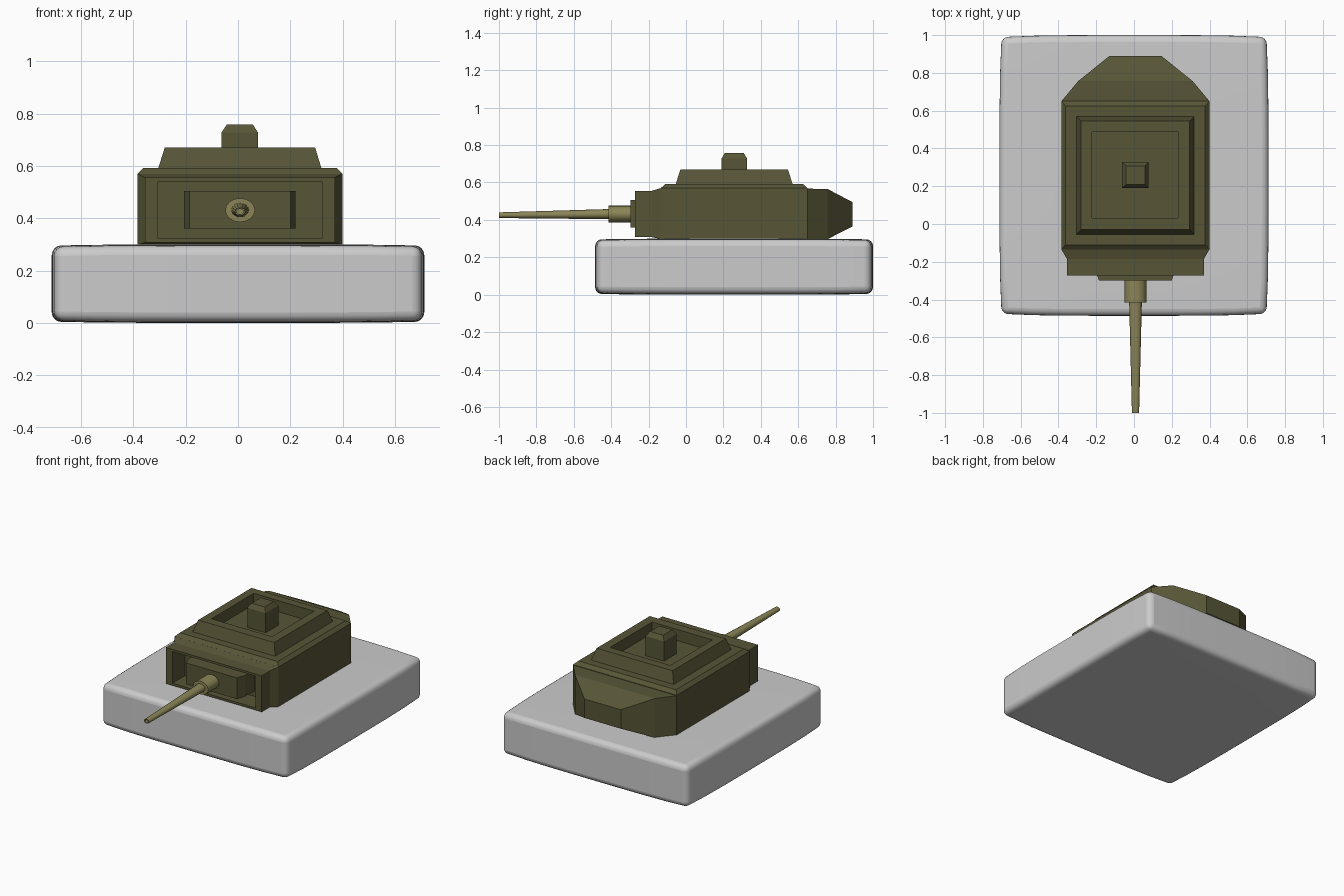
import bpy, bmesh, math

if "Cube" in bpy.data.objects:
    bpy.data.objects.remove(bpy.data.objects["Cube"])


def material(name, rgb):
    m = bpy.data.materials.new(name)
    m.diffuse_color = (*rgb, 1)
    m.use_nodes = True
    m.node_tree.nodes["Principled BSDF"].inputs["Base Color"].default_value = m.diffuse_color
    return m


OLIVE = material("olive_paint", (0.095, 0.09, 0.037))
BRASS = material("light_olive", (0.26, 0.235, 0.095))


def loft(name, rings, mat, cap_start=True):
    """Skin a list of closed rings of 3D points."""
    bm = bmesh.new()
    vr = [[bm.verts.new(p) for p in r] for r in rings]
    n = len(vr[0])
    for a, b in zip(vr, vr[1:]):
        for i in range(n):
            j = (i + 1) % n
            bm.faces.new((a[i], a[j], b[j], b[i]))
    if cap_start:
        bm.faces.new(vr[0])
    bm.faces.new(vr[-1])
    bmesh.ops.recalc_face_normals(bm, faces=bm.faces)
    me = bpy.data.meshes.new(name)
    bm.to_mesh(me)
    bm.free()
    ob = bpy.data.objects.new(name, me)
    bpy.context.collection.objects.link(ob)
    if mat:
        me.materials.append(mat)
    return ob


def rect_z(x0, x1, y0, y1, z):
    return [(x0, y0, z), (x1, y0, z), (x1, y1, z), (x0, y1, z)]


def rect_y(x0, x1, z0, z1, y):
    return [(x0, y, z0), (x1, y, z0), (x1, y, z1), (x0, y, z1)]


def circle_y(r, y, z, n=16):
    return [(0.008 + r * math.cos(math.tau * i / n), y,
             z + 0.8 * r * math.sin(math.tau * i / n)) for i in range(n)]


def smooth(ob, angle):
    bpy.ops.object.select_all(action='DESELECT')
    ob.select_set(True)
    bpy.context.view_layer.objects.active = ob
    bpy.ops.object.shade_smooth_by_angle(angle=math.radians(angle))


# Hull: slightly bulging box with rounded edges
bm = bmesh.new()
bmesh.ops.create_cube(bm, size=2)
bmesh.ops.subdivide_edges(bm, edges=bm.edges, cuts=7, use_grid_fill=True)
for v in bm.verts:
    x, y, z = v.co
    v.co = (0.712 * x * (1 - 0.015 * y ** 4),
            0.257 + 0.743 * y * (1 - 0.014 * x ** 4),
            0.15 + 0.15 * z * (1 - 0.03 * x ** 4 - 0.03 * y ** 4))
me = bpy.data.meshes.new("hull")
bm.to_mesh(me)
bm.free()
hull = bpy.data.objects.new("hull", me)
bpy.context.collection.objects.link(hull)
bev = hull.modifiers.new("round_edges", 'BEVEL')
bev.width = 0.042
bev.segments = 4
bev.limit_method = 'ANGLE'
bev.angle_limit = math.radians(50)
smooth(hull, 40)

# Turret body with chamfered roof edge
loft("turret_body", [rect_z(-.385, .4, -.135, .65, .295),
                     rect_z(-.385, .4, -.135, .65, .57),
                     rect_z(-.362, .377, -.11, .625, .592)], OLIVE)

# Front frame with a deep recess for the mantlet
loft("turret_front", [rect_y(-.385, .4, .297, .57, -.134),
                      rect_y(-.355, .37, .308, .555, -.185),
                      rect_y(-.355, .37, .308, .555, -.272),
                      rect_y(-.306, .321, .323, .54, -.272),
                      rect_y(-.306, .321, .323, .54, -.138)], OLIVE, False)

# Rear bustle
loft("turret_bustle", [rect_y(-.385, .4, .297, .567, .649),
                       rect_y(-.295, .31, .297, .565, .757),
                       rect_y(-.13, .145, .365, .495, .89)], OLIVE)

# Raised hatch rim with sunken floor
loft("hatch_rim", [rect_z(-.305, .319, -.055, .57, .591),
                   rect_z(-.28, .295, -.03, .545, .67),
                   rect_z(-.223, .233, .033, .488, .67),
                   rect_z(-.223, .233, .033, .488, .594)], OLIVE, False)

# Hatch sight block
loft("sight_block", [rect_z(-.063, .076, .19, .327, .592),
                     rect_z(-.063, .076, .19, .327, .728),
                     rect_z(-.043, .057, .208, .308, .758)], OLIVE)

# Gun mantlet
loft("gun_mantlet", [rect_y(-.207, .22, .36, .505, -.137),
                     rect_y(-.207, .22, .36, .505, -.24),
                     rect_y(-.186, .2, .36, .505, -.298)], OLIVE)

# Sleeve and tapered hollow barrel
sleeve = loft("gun_sleeve", [circle_y(.057, -.29, .431),
                             circle_y(.057, -.415, .431)], BRASS)
barrel = loft("gun_barrel", [circle_y(.034, -.4, .431),
                             circle_y(.019, -1, .425),
                             circle_y(.013, -1, .425),
                             circle_y(.013, -.9, .426)], BRASS)
for part in (sleeve, barrel):
    smooth(part, 30)
